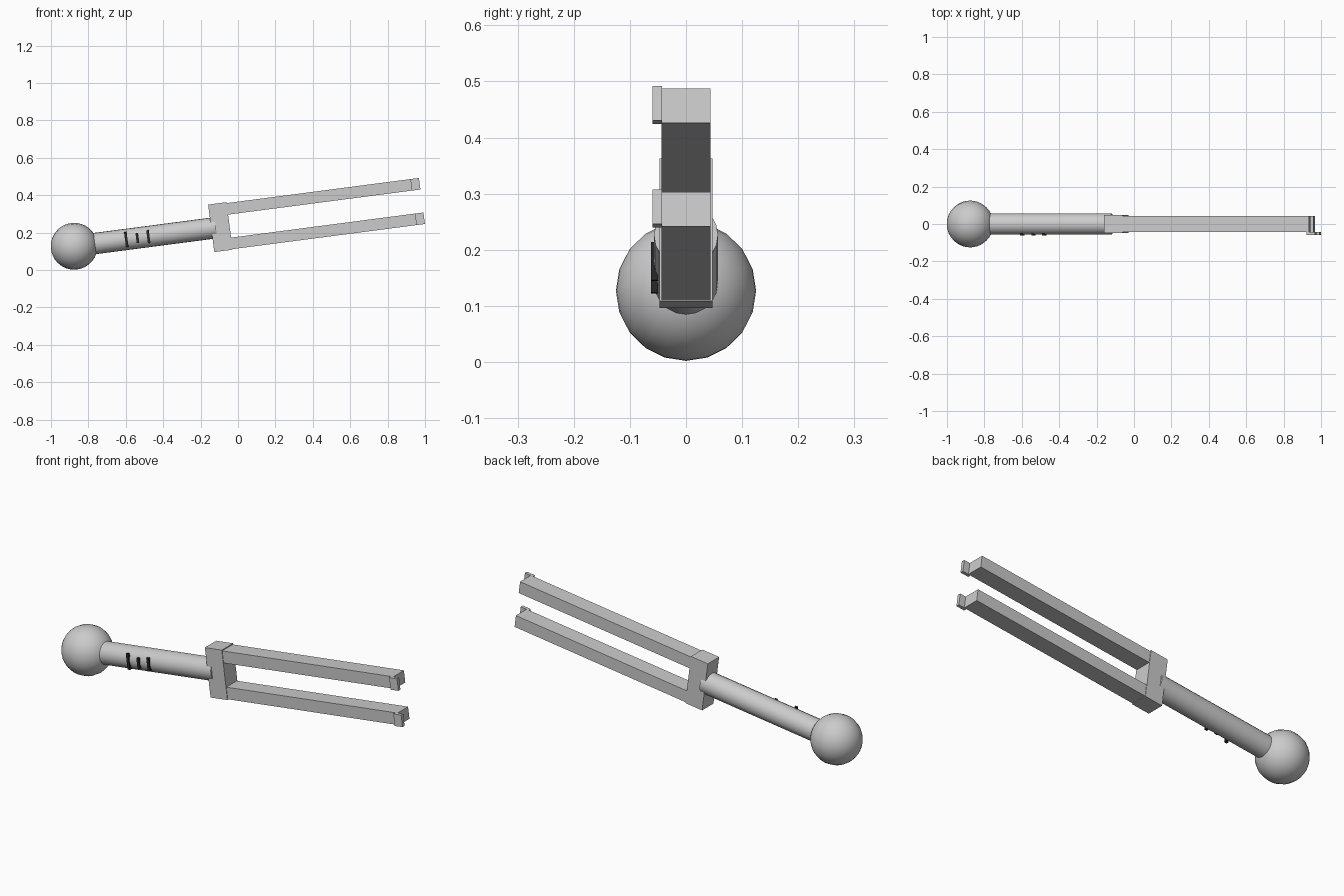
import bpy, bmesh, math
from mathutils import Matrix

if "Cube" in bpy.data.objects:
    bpy.data.objects.remove(bpy.data.objects["Cube"])

# Tilted local frame: origin at the ball centre, x along the shaft
FRAME = Matrix.Translation((-0.876, 0, 0.127)) @ Matrix.Rotation(math.radians(-7.45), 4, 'Y')
AXIS = Matrix.Rotation(math.radians(90), 4, 'Y')


def finish(bm, name, smooth=False, mat=None):
    me = bpy.data.meshes.new(name)
    bmesh.ops.recalc_face_normals(bm, faces=bm.faces)
    bm.to_mesh(me)
    bm.free()
    ob = bpy.data.objects.new(name, me)
    bpy.context.collection.objects.link(ob)
    ob.matrix_world = FRAME
    if mat:
        me.materials.append(mat)
    if smooth:
        bpy.ops.object.select_all(action='DESELECT')
        bpy.context.view_layer.objects.active = ob
        ob.select_set(True)
        bpy.ops.object.shade_smooth_by_angle(angle=math.radians(40))
    return ob


def box(name, x, y, z, mat=None):
    bm = bmesh.new()
    size = [b - a for a, b in (x, y, z)]
    mid = [(a + b) / 2 for a, b in (x, y, z)]
    bmesh.ops.create_cube(bm, size=1, matrix=Matrix.Translation(mid) @ Matrix.Diagonal((*size, 1)))
    return finish(bm, name, mat=mat)


# Ball end
bm = bmesh.new()
bmesh.ops.create_uvsphere(bm, u_segments=20, v_segments=20, radius=0.125, matrix=AXIS)
finish(bm, "ball_end", smooth=True)

# Round handle
start, end = 0.06, 0.764
bm = bmesh.new()
bmesh.ops.create_cone(bm, cap_ends=True, segments=20, radius1=0.057, radius2=0.057, depth=end - start,
                      matrix=Matrix.Translation(((start + end) / 2, 0, 0)) @ AXIS)
finish(bm, "handle", smooth=True)

# Yoke block
box("yoke", (0.739, 0.838), (-0.047, 0.047), (-0.128, 0.128))

# Two tines with a tab past each tip
for side, lo, hi in (("upper", 0.061, 0.123), ("lower", -0.125, -0.063)):
    box(side + "_tine", (0.80, 1.842), (-0.044, 0.044), (lo, hi))
    box(side + "_tip_tab", (1.829, 1.875), (-0.06, -0.043), (lo, hi))

# Dark grip marks on the front of the handle
dark = bpy.data.materials.new("dark")
dark.diffuse_color = (0.02, 0.02, 0.022, 1)
dark.use_nodes = True
dark.node_tree.nodes["Principled BSDF"].inputs["Base Color"].default_value = dark.diffuse_color
for i, (x, half) in enumerate(((0.281, 0.041), (0.341, 0.026), (0.400, 0.034))):
    box(f"grip_mark_{i + 1}", (x - 0.007, x + 0.007), (-0.062, -0.05), (-half, half), dark)
